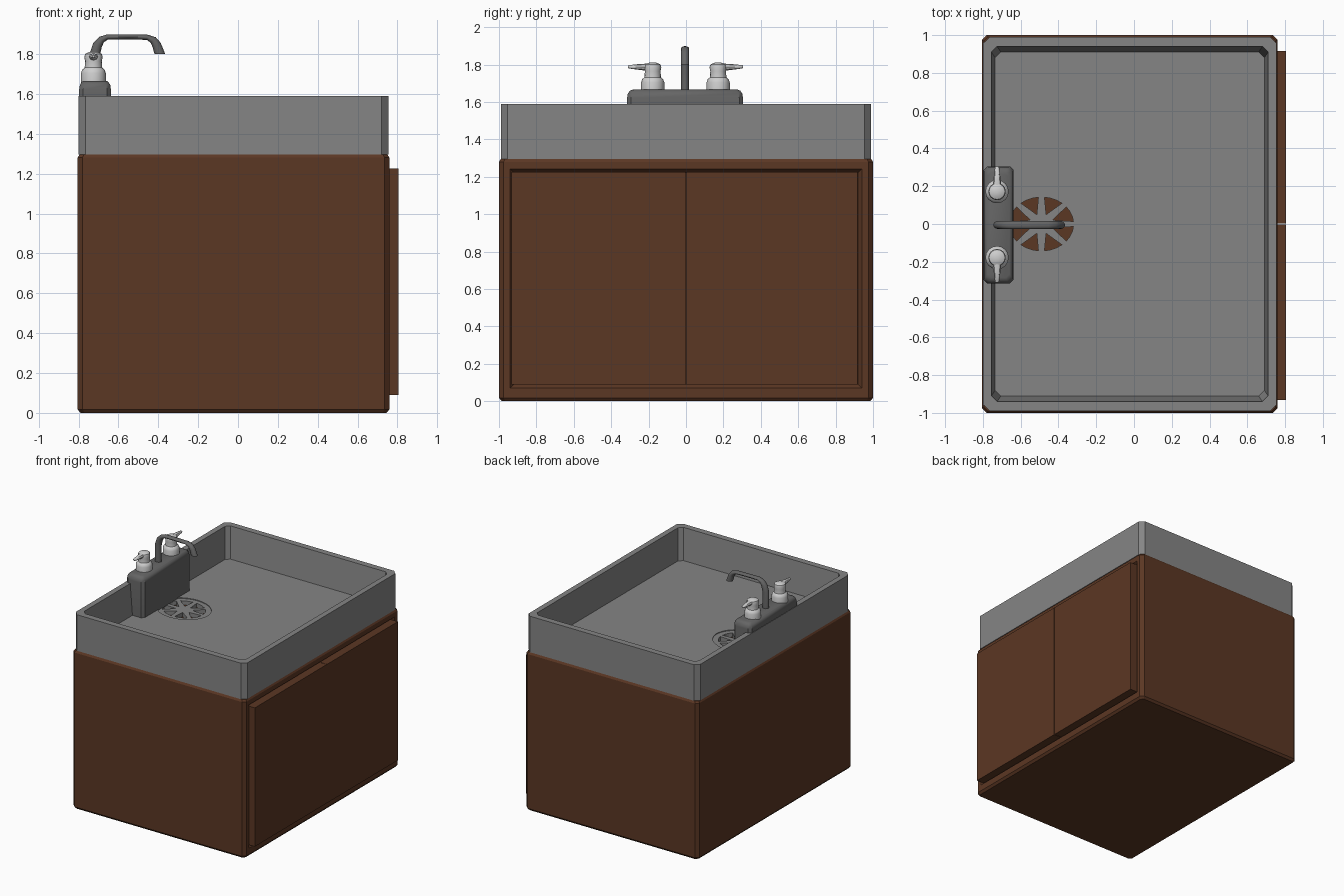
import bpy, bmesh, math

if "Cube" in bpy.data.objects:
    bpy.data.objects.remove(bpy.data.objects["Cube"])


def material(name, rgb):
    m = bpy.data.materials.new(name)
    m.diffuse_color = (*rgb, 1)
    m.use_nodes = True
    m.node_tree.nodes["Principled BSDF"].inputs["Base Color"].default_value = m.diffuse_color
    return m


BROWN = material("brown wood", (0.105, 0.038, 0.017))
STEEL = material("sink grey", (0.235, 0.235, 0.235))
METAL = material("dark grey metal", (0.13, 0.13, 0.13))
WHITE = material("pale handle", (0.62, 0.62, 0.62))


def add_loft(bm, rings):
    """Skin a list of equal-length point rings and cap both ends."""
    vs = [[bm.verts.new(p) for p in r] for r in rings]
    for a, b in zip(vs, vs[1:]):
        for i in range(len(a)):
            j = (i + 1) % len(a)
            bm.faces.new((a[i], a[j], b[j], b[i]))
    bm.faces.new(vs[0][::-1])
    bm.faces.new(vs[-1])


def loft(name, lofts, mat=None, smooth=None):
    bm = bmesh.new()
    for rings in lofts:
        add_loft(bm, rings)
    bmesh.ops.recalc_face_normals(bm, faces=bm.faces)
    me = bpy.data.meshes.new(name)
    bm.to_mesh(me)
    bm.free()
    ob = bpy.data.objects.new(name, me)
    bpy.context.collection.objects.link(ob)
    if mat:
        me.materials.append(mat)
    if smooth:
        bpy.ops.object.select_all(action='DESELECT')
        ob.select_set(True)
        bpy.context.view_layer.objects.active = ob
        bpy.ops.object.shade_smooth_by_angle(angle=math.radians(smooth))
    return ob


def rect(x0, x1, y0, y1, z, c):
    """Rectangle with chamfered corners at height z."""
    return [(x0 + c, y0, z), (x1 - c, y0, z), (x1, y0 + c, z), (x1, y1 - c, z),
            (x1 - c, y1, z), (x0 + c, y1, z), (x0, y1 - c, z), (x0, y0 + c, z)]


def yz_rect(x, y0, y1, z0, z1):
    return [(x, y0, z0), (x, y1, z0), (x, y1, z1), (x, y0, z1)]


def cut(ob, cutter):
    m = ob.modifiers.new("cut", 'BOOLEAN')
    m.operation, m.object, m.solver = 'DIFFERENCE', cutter, 'EXACT'
    cutter.hide_render = True
    cutter.hide_viewport = True
    cutter.display_type = 'WIRE'


# cabinet body with bevelled edges and a recess for the doors
cabinet = loft("cabinet", [[
    rect(-0.79, 0.745, -0.985, 0.985, 0, 0.02),
    rect(-0.805, 0.76, -1, 1, 0.018, 0.025),
    rect(-0.805, 0.76, -1, 1, 1.28, 0.025),
    rect(-0.795, 0.75, -0.99, 0.99, 1.295, 0.022)]], BROWN)
cut(cabinet, loft("recess_cutter", [[
    yz_rect(0.735, -0.92, 0.92, 0.09, 1.222),
    yz_rect(0.79, -0.964, 0.964, 0.046, 1.266)]]))

# two doors
for name, y0, y1 in (("left_door", -0.932, -0.002), ("right_door", 0.002, 0.917)):
    loft(name, [[yz_rect(0.725, y0, y1, 0.09, 1.225),
                 yz_rect(0.805, y0, y1, 0.09, 1.225)]], BROWN)

# sink basin: outer wall, rim, sloped inner wall, floor
FLOOR = 1.335
sink = loft("sink_basin", [[
    rect(-0.80, 0.755, -0.99, 0.99, 1.295, 0.035),
    rect(-0.80, 0.755, -0.99, 0.99, 1.59, 0.035),
    rect(-0.755, 0.71, -0.94, 0.94, 1.59, 0.03),
    rect(-0.735, 0.69, -0.91, 0.91, FLOOR, 0.03)]], STEEL)

# drain: shallow oval dish, then eight wedge holes between the spokes
DX = -0.49


def oval(r, z, n=32):
    return [(DX + 0.215 * r * math.cos(2 * math.pi * i / n),
             0.18 * r * math.sin(2 * math.pi * i / n), z) for i in range(n)]


def wedge(a, z):
    pts = [(0.3, 0)] + [(0.79, math.radians(d)) for d in (-17, -6, 6, 17)]
    return [(DX + 0.215 * r * math.cos(a + t), 0.18 * r * math.sin(a + t), z)
            for r, t in pts]


cut(sink, loft("drain_dish_cutter", [[oval(1, FLOOR - 0.006), oval(1, FLOOR + 0.05)]]))
angles = [math.pi / 8 + k * math.pi / 4 for k in range(8)]
cut(sink, loft("drain_hole_cutter", [[wedge(a, 1.27), wedge(a, FLOOR + 0.05)] for a in angles]))

# tap base block, standing on the sink floor and over the rim
base = loft("tap_base", [[
    rect(-0.797, -0.637, -0.315, 0.305, FLOOR - 0.01, 0.02),
    rect(-0.797, -0.637, -0.315, 0.305, 1.62, 0.02),
    rect(-0.793, -0.641, -0.311, 0.301, 1.645, 0.02),
    rect(-0.784, -0.650, -0.300, 0.290, 1.66, 0.02),
    rect(-0.775, -0.659, -0.285, 0.275, 1.666, 0.02)]], METAL, 40)

# spout: flattened tube following a bent path (x, z, tilt, half thickness)
path = [(-0.718, 1.65, 0, 0.027), (-0.718, 1.80, 0, 0.027), (-0.705, 1.845, 28, 0.024),
        (-0.685, 1.872, 50, 0.018), (-0.655, 1.886, 80, 0.013), (-0.55, 1.886, 90, 0.012),
        (-0.455, 1.884, 95, 0.013), (-0.425, 1.870, 130, 0.019),
        (-0.408, 1.845, 150, 0.023), (-0.392, 1.80, 180, 0.027)]
rings = []
for x, z, tilt, h in path:
    t = math.radians(tilt)
    rings.append([(x + h * math.cos(u) * math.cos(t), 0.022 * math.sin(u) - 0.005,
                   z - h * math.cos(u) * math.sin(t))
                  for u in (2 * math.pi * i / 12 for i in range(12))])
loft("spout", [rings], METAL, 50)

# handles: turned knob with a tapering lever pointing outwards
profile = [(0.062, 1.655), (0.062, 1.705), (0.056, 1.722), (0.044, 1.732), (0.042, 1.765),
           (0.046, 1.785), (0.042, 1.80), (0.025, 1.809), (0.006, 1.811)]
HX = -0.725
for name, s in (("left_handle", -1), ("right_handle", 1)):
    cy = s * 0.175 - 0.003
    knob = [[(HX + r * math.cos(2 * math.pi * i / 16), cy + r * math.sin(2 * math.pi * i / 16), z)
             for i in range(16)] for r, z in profile]
    lever = [[(HX + w * math.cos(2 * math.pi * i / 8), cy + s * d,
               z + h * math.sin(2 * math.pi * i / 8)) for i in range(8)]
             for d, w, h, z in ((0, 0.026, 0.02, 1.785), (0.06, 0.02, 0.017, 1.787),
                                (0.128, 0.011, 0.009, 1.788), (0.133, 0.006, 0.005, 1.788))]
    loft(name, [knob, lever], WHITE, 40)
